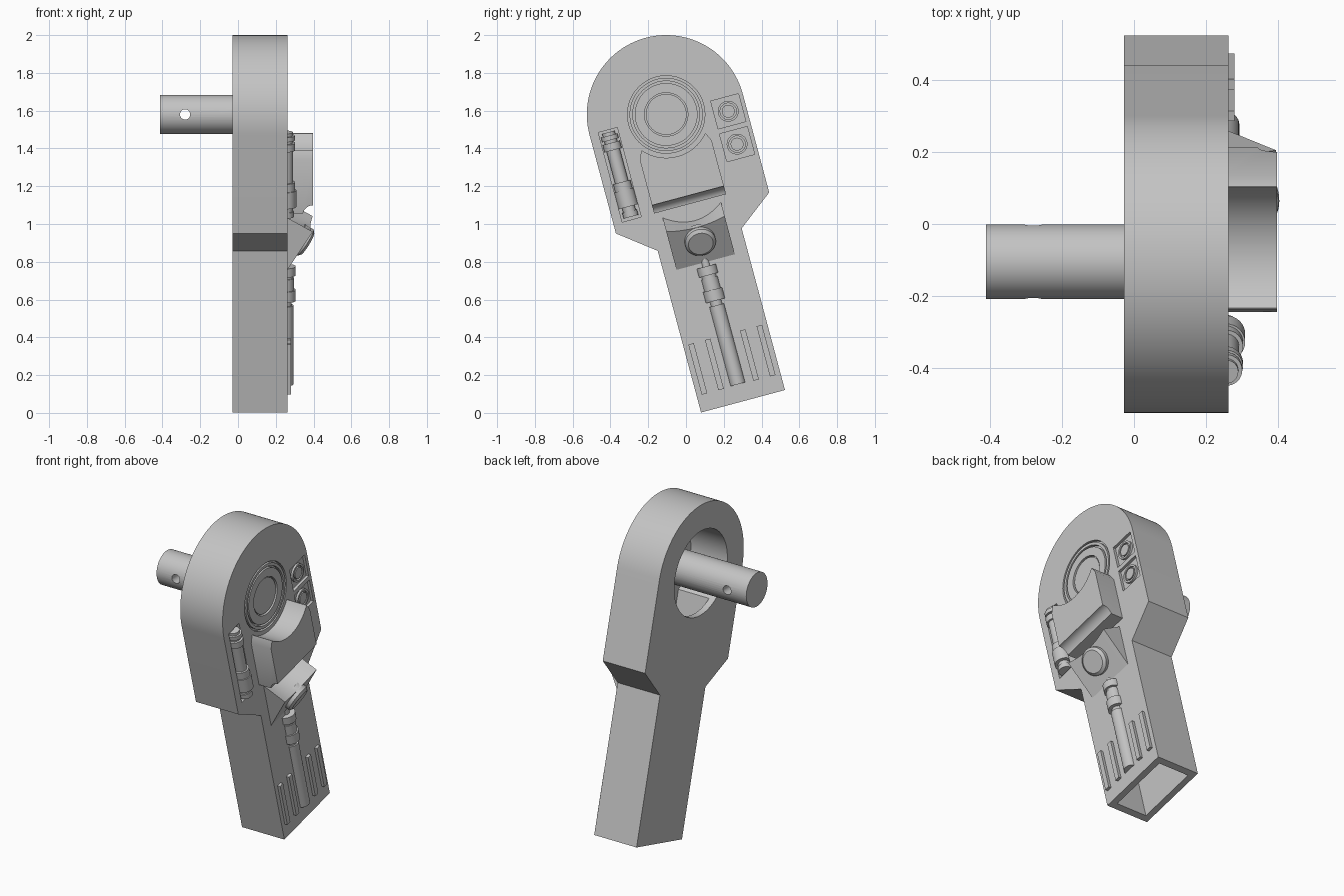
import bpy
import bmesh
from math import radians, sin, cos, pi, atan2
from mathutils import Matrix, Vector

cube = bpy.data.objects.get("Cube")
if cube:
    bpy.data.objects.remove(cube, do_unlink=True)

grey = bpy.data.materials.new("plain_grey")
grey.use_nodes = True
grey.diffuse_color = (0.55, 0.55, 0.55, 1)
grey.node_tree.nodes["Principled BSDF"].inputs["Base Color"].default_value = grey.diffuse_color

# Parts are laid out upright around the head centre, then tilted into place
PLACE = Matrix.Translation((0, -0.105, 1.58)) @ Matrix.Rotation(radians(15), 4, "X")
ALONG_X = Matrix.Rotation(pi / 2, 4, "Y")
BACK, FACE = -0.028, 0.262
parts = []


def finish(name, bm, keep=True):
    bmesh.ops.recalc_face_normals(bm, faces=bm.faces)
    bm.transform(PLACE)
    mesh = bpy.data.meshes.new(name)
    bm.to_mesh(mesh)
    bm.free()
    mesh.materials.append(grey)
    ob = bpy.data.objects.new(name, mesh)
    bpy.context.collection.objects.link(ob)
    if keep:
        parts.append(ob)
    else:
        ob.hide_render = True
    return ob


def prism(name, outline, x0, x1, keep=True):
    bm = bmesh.new()
    face = bm.faces.new([bm.verts.new((x0, u, w)) for u, w in outline])
    new = bmesh.ops.extrude_face_region(bm, geom=[face])["geom"]
    verts = [g for g in new if isinstance(g, bmesh.types.BMVert)]
    bmesh.ops.translate(bm, verts=verts, vec=(x1 - x0, 0, 0))
    return finish(name, bm, keep)


def box(name, u0, u1, w0, w1, x0, x1, keep=True):
    return prism(name, [(u0, w0), (u1, w0), (u1, w1), (u0, w1)], x0, x1, keep)


def lathe(name, profile, matrix, keep=True, closed=False, steps=48):
    bm = bmesh.new()
    verts = [bm.verts.new((r, 0, h)) for r, h in profile]
    pairs = list(zip(verts, verts[1:]))
    if closed:
        pairs.append((verts[-1], verts[0]))
    edges = [bm.edges.new(p) for p in pairs]
    bmesh.ops.spin(bm, geom=verts + edges, cent=(0, 0, 0), axis=(0, 0, 1),
                   angle=2 * pi, steps=steps)
    bmesh.ops.remove_doubles(bm, verts=bm.verts, dist=1e-5)
    bm.transform(matrix)
    return finish(name, bm, keep)


def cylinder(name, r, h0, h1, matrix, keep=True):
    return lathe(name, [(0, h0), (r, h0), (r, h1), (0, h1)], matrix, keep)


def turned(name, sections, u, x):
    # Stack of plain cylinders (radius, top, bottom) along the handle axis
    profile = [(0, sections[0][1])]
    for r, top, bottom in sections:
        profile += [(r, top), (r, bottom)]
    profile.append((0, sections[-1][2]))
    lathe(name, profile, Matrix.Translation((x, u, 0)), steps=32)


def cut(target, *cutters):
    for cutter in cutters:
        mod = target.modifiers.new("cut", "BOOLEAN")
        mod.object = cutter
        mod.operation = "DIFFERENCE"
        mod.solver = "EXACT"
        graph = bpy.context.evaluated_depsgraph_get()
        mesh = bpy.data.meshes.new_from_object(target.evaluated_get(graph))
        target.modifiers.clear()
        target.data = mesh
        bpy.data.objects.remove(cutter, do_unlink=True)


# Body: round head, sloped shoulders and a straight handle
N = 64
outline = [(0.42 * cos(pi * i / N), 0.42 * sin(pi * i / N)) for i in range(N + 1)]
outline += [(-0.42, -0.54), (-0.23, -0.686), (-0.23, -1.572),
            (0.23, -1.572), (0.23, -0.686), (0.42, -0.54)]
body = prism("body", outline, BACK, FACE)
cut(body,
    cylinder("pocket_cutter", 0.26, -0.1, 0.222, ALONG_X, False),
    box("channel_cutter", -0.19, 0.19, -1.7, -0.1, 0.012, 0.222, False),
    cylinder("dial_cutter", 0.205, 0.242, 0.3, ALONG_X, False),
    box("side_slot_cutter", -0.372, -0.268, -0.49, 0, 0.242, 0.3, False))

# Square recesses, each with a screw head
for i, top in enumerate((0.007, -0.173)):
    cut(body, box("square_cutter", 0.246, 0.398, top - 0.152, top, 0.245, 0.3, False))
    seat = Matrix.Translation((0, 0.322, top - 0.076)) @ ALONG_X
    lathe(f"screw_ring_{i + 1}", [(0.055, 0.24), (0.055, 0.258), (0.043, 0.258), (0.043, 0.24)],
          seat, closed=True)
    cylinder(f"screw_head_{i + 1}", 0.034, 0.24, 0.258, seat)

# Dial rings and centre
for name, outer, inner in (("outer_dial_ring", 0.194, 0.177), ("inner_dial_ring", 0.166, 0.115)):
    lathe(name, [(outer, 0.235), (outer, FACE), (inner, FACE), (inner, 0.235)],
          ALONG_X, closed=True)
cylinder("dial_centre", 0.108, 0.235, 0.256, ALONG_X)

# Shaft with a cross hole
shaft = cylinder("shaft", 0.104, -0.412, 0.23, ALONG_X)
cross = Matrix.Translation((-0.28, 0, 0)) @ Matrix.Rotation(radians(75), 4, "X")
cut(shaft, cylinder("cross_hole_cutter", 0.027, -0.3, 0.3, cross, False))

# Raised block hugging the dial, with a hollowed lower edge
block = prism("raised_block", [(-0.197, -0.49), (0.197, -0.49), (0.197, -0.195), (0.176, -0.15),
                               (-0.176, -0.15), (-0.197, -0.195)], 0.25, 0.398)
ALONG_U = Matrix.Rotation(pi / 2, 4, "X")
bite = Matrix.Translation((0.398, 0, -0.5)) @ ALONG_U
cut(block,
    cylinder("arc_cutter", 0.23, 0.2, 0.5, ALONG_X, False),
    cylinder("edge_cutter", 0.055, -0.3, 0.3, bite, False))

# Wedge: scooped upper face and a flat slope below
bm = bmesh.new()
rows = []
for i in range(17):
    t = i / 8 - 1
    u, sag = 0.16 * t, 1 - t * t
    ridge = -0.6 - 0.02 * sag
    points = [(0.255, u, -0.52 - 0.06 * sag),
              (0.395 + (ridge + 0.6) * 0.63, u, ridge),
              (0.255, u, -0.82)]
    rows.append([bm.verts.new(p) for p in points])
for a, b in zip(rows, rows[1:]):
    for j in range(3):
        k = (j + 1) % 3
        bm.faces.new((a[j], a[k], b[k], b[j]))
bm.faces.new(rows[0])
bm.faces.new(rows[-1])
finish("wedge", bm)

# Round button standing on the slope
normal = Vector((0.844, 0, -0.537))
tilt = Matrix.Rotation(atan2(normal.x, normal.z), 4, "Y")
lathe("round_button", [(0, -0.03), (0.082, -0.03), (0.082, 0.022), (0.066, 0.036), (0, 0.036)],
      Matrix.Translation((0.338, 0, -0.69)) @ tilt)

# Handle rod and side rod
turned("handle_rod", [(0.022, -0.79, -0.832), (0.053, -0.832, -0.88), (0.04, -0.88, -0.895),
                      (0.045, -0.895, -0.96), (0.053, -0.96, -1.02), (0.032, -1.02, -1.045),
                      (0.041, -1.045, -1.478)], -0.003, 0.252)
turned("side_rod", [(0.034, -0.012, -0.03), (0.045, -0.03, -0.055), (0.034, -0.055, -0.07),
                    (0.047, -0.07, -0.11), (0.036, -0.11, -0.285), (0.047, -0.285, -0.33),
                    (0.053, -0.33, -0.42), (0.034, -0.42, -0.445), (0.04, -0.445, -0.475)],
       -0.32, 0.256)

# Grip ribs
for i, u in enumerate((-0.187, -0.096, 0.096, 0.187)):
    box(f"grip_rib_{i + 1}", u - 0.015, u + 0.015, -1.482, -1.207, 0.25, 0.28)

# Smooth the round surfaces and keep the edges sharp
bpy.ops.object.select_all(action="DESELECT")
for ob in parts:
    ob.select_set(True)
bpy.context.view_layer.objects.active = body
bpy.ops.object.shade_smooth_by_angle(angle=radians(30))
